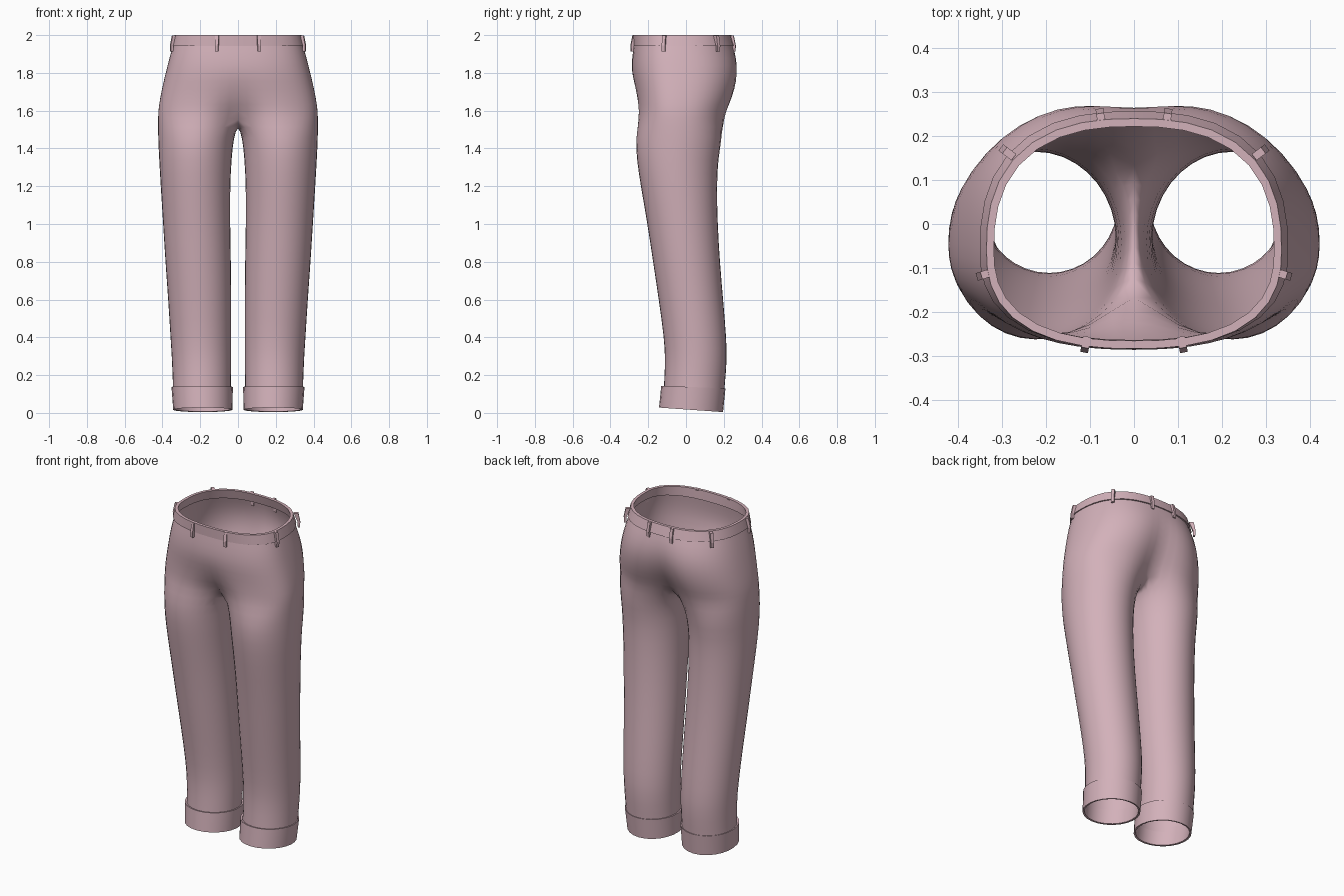
import bpy, bmesh, math
from mathutils import Vector

if "Cube" in bpy.data.objects:
    bpy.data.objects.remove(bpy.data.objects["Cube"])

pink = bpy.data.materials.new("dusty_pink")
pink.diffuse_color = (0.65, 0.44, 0.49, 1)
pink.use_nodes = True
pink.node_tree.nodes["Principled BSDF"].inputs["Base Color"].default_value = pink.diffuse_color


def make_object(name, bm, mirror=False):
    bmesh.ops.recalc_face_normals(bm, faces=bm.faces)
    mesh = bpy.data.meshes.new(name)
    bm.to_mesh(mesh)
    bm.free()
    mesh.materials.append(pink)
    ob = bpy.data.objects.new(name, mesh)
    bpy.context.collection.objects.link(ob)
    if mirror:
        ob.modifiers.new("mirror", "MIRROR")
    return ob


def smooth_by_angle(ob, degrees=35):
    bpy.ops.object.select_all(action="DESELECT")
    ob.select_set(True)
    bpy.context.view_layer.objects.active = ob
    bpy.ops.object.shade_smooth_by_angle(angle=math.radians(degrees))


def bridge(bm, a, b, closed):
    n = len(a)
    for i in range(n if closed else n - 1):
        k = (i + 1) % n
        bm.faces.new((a[i], a[k], b[k], b[i]))


def hip_point(phi, X, yf, yb, m, df=0, db=0):
    """Point on a rounded hip section, dented along the centre line."""
    c, s = math.cos(phi), math.sin(phi)
    r = (abs(c) ** 2.5 + abs(s) ** 2.5) ** (-1 / 2.5)
    x = X * r * c
    y = m + r * s * ((yb - m) if s > 0 else (m - yf))
    w = max(0, 1 - abs(x) / 0.2) ** 2
    return x, y + (w * df if s < 0 else -w * db)


def leg_point(phi, xi, xo, yf, yb, grow=1.0):
    return ((xi + xo) / 2 + grow * (xo - xi) / 2 * math.cos(phi),
            (yf + yb) / 2 + grow * (yb - yf) / 2 * math.sin(phi))


# Trouser body: half of the hips and one leg, mirrored
OUTER, AROUND = 14, 18
hips = [  # z, half width, front, back, widest y, front dent, back dent
    (1.945, .345, -.277, .250, -.06, 0, 0),
    (1.88, .364, -.286, .276, -.06, 0, .012),
    (1.80, .384, -.290, .290, -.05, 0, .030),
    (1.71, .405, -.274, .277, -.05, .015, .050),
    (1.63, .420, -.268, .250, -.05, .055, .080),
    (1.57, .425, -.268, .225, -.05, .120, .100),
]
legs = [  # z, inner x, outer x, front, back
    (1.46, .022, .424, -.268, .192),
    (1.34, .034, .418, -.262, .170),
    (1.20, .041, .410, -.240, .164),
    (1.00, .041, .397, -.205, .168),
    (.80, .037, .385, -.175, .180),
    (.60, .035, .370, -.145, .197),
    (.40, .035, .358, -.117, .214),
    (.28, .035, .350, -.110, .218),
    (.15, .037, .345, -.117, .206),
    (.11, .037, .345, -.119, .203),
]
bm = bmesh.new()
previous = None
for z, *shape in hips:
    ring = []
    for j in range(OUTER + 1):
        x, y = hip_point(math.pi * (j / OUTER - .5), *shape)
        ring.append(bm.verts.new((0 if j in (0, OUTER) else x, y, z)))
    if previous:
        bridge(bm, previous, ring, False)
    previous = ring
# crotch seam closes the last hip section into a leg loop
for y, z in ((.07, 1.535), (0, 1.522), (-.075, 1.535)):
    previous.append(bm.verts.new((0, y, z)))
for z, *shape in legs:
    ring = []
    for j in range(AROUND):
        x, y = leg_point(math.radians(-140 + 20 * j), *shape, grow=1.015)
        ring.append(bm.verts.new((x, y, z)))
    bridge(bm, previous, ring, True)
    previous = ring
for f in bm.faces:
    f.smooth = True
body = make_object("trouser_body", bm, mirror=True)
sub = body.modifiers.new("smooth", "SUBSURF")
sub.levels = sub.render_levels = 1

# Turned-up cuffs, slightly tilted
T = .011
bm = bmesh.new()
rings = []
top, bottom = (.027, .352, -.131, .209), (.030, .343, -.143, .196)
for shape, z, tilt, inset in ((top, .137, -.04, 0), (bottom, .016, -.07, 0),
                              (bottom, .018, -.07, T), (top, .135, -.04, T)):
    xi, xo, yf, yb = shape
    ring = []
    for j in range(24):
        x, y = leg_point(math.tau * j / 24, xi + inset, xo - inset, yf + inset, yb - inset)
        ring.append(bm.verts.new((x, y, max(0, z + tilt * (y - .03)))))
    rings.append(ring)
for i in range(4):
    bridge(bm, rings[i], rings[(i + 1) % 4], True)
smooth_by_angle(make_object("cuffs", bm, mirror=True))

# Waistband
bm = bmesh.new()
rings = []
for z, X, yf, yb in ((1.942, .351, -.282, .257), (2.0, .336, -.284, .240),
                     (2.0, .319, -.266, .222), (1.942, .334, -.264, .239)):
    rings.append([bm.verts.new((*hip_point(math.tau * j / 36, X, yf, yb, -.06), z))
                  for j in range(36)])
for i in range(4):
    bridge(bm, rings[i], rings[(i + 1) % 4], True)
smooth_by_angle(make_object("waistband", bm))

# Belt loops: small tapered straps leaning with the band
bm = bmesh.new()
for px, py, dx, dy in ((.110, -.274, .2, -1), (.340, -.115, 1, -.3),
                       (.288, .163, .8, .6), (.076, .244, .15, 1)):
    out = Vector((dx, dy, 0)).normalized()
    side = Vector((-out.y, out.x, 0)) * .009
    p = Vector((px, py, 0))
    loops = []
    for z, near, far in ((1.912, .005, .017), (1.945, .004, .019), (1.999, -.018, .008)):
        loops.append([bm.verts.new(p + out * d + side * s + Vector((0, 0, z)))
                      for d, s in ((near, -1), (far, -1), (far, 1), (near, 1))])
    bridge(bm, loops[0], loops[1], True)
    bridge(bm, loops[1], loops[2], True)
    bm.faces.new(loops[0])
    bm.faces.new(loops[2])
make_object("belt_loops", bm, mirror=True)
